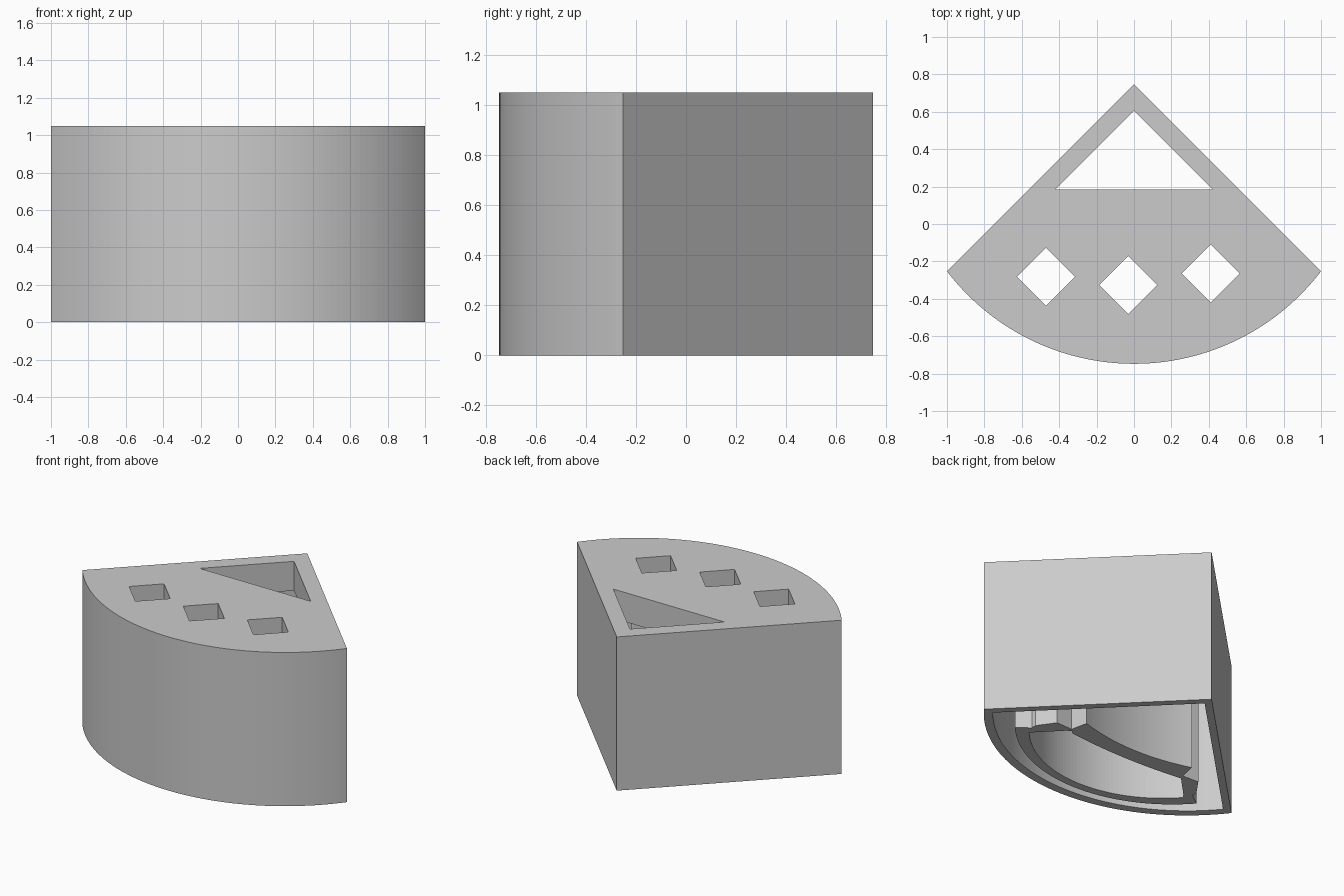
import bpy, bmesh, math

cube = bpy.data.objects.get("Cube")
if cube:
    bpy.data.objects.remove(cube, do_unlink=True)

HEIGHT = 1.05
ROOF_Z = 0.85      # underside of the thick top plate
SHIFT = -0.025     # sideways offset of the inner ring

grey = bpy.data.materials.new("light grey")
grey.use_nodes = True
grey.diffuse_color = (0.6, 0.6, 0.6, 1)
grey.node_tree.nodes["Principled BSDF"].inputs["Base Color"].default_value = (0.6, 0.6, 0.6, 1)


def arc(half, y_end, y_mid, n=48):
    """Sagging arc from -x to +x through its lowest point."""
    sag = y_end - y_mid
    r = (half ** 2 + sag ** 2) / (2 * sag)
    a = math.asin(half / r)
    angles = [a * (2 * i / n - 1) for i in range(n + 1)]
    return [(r * math.sin(t), y_mid + r - r * math.cos(t)) for t in angles]


def prism(name, points, z0, z1, dx=0):
    """Extrude a counter-clockwise outline from z0 to z1."""
    bm = bmesh.new()
    face = bm.faces.new([bm.verts.new((x + dx, y, z0)) for x, y in points])
    out = bmesh.ops.extrude_face_region(bm, geom=[face])
    top = [v for v in out["geom"] if isinstance(v, bmesh.types.BMVert)]
    bmesh.ops.translate(bm, verts=top, vec=(0, 0, z1 - z0))
    bmesh.ops.recalc_face_normals(bm, faces=bm.faces)
    mesh = bpy.data.meshes.new(name)
    bm.to_mesh(mesh)
    bm.free()
    mesh.materials.append(grey)
    obj = bpy.data.objects.new(name, mesh)
    bpy.context.scene.collection.objects.link(obj)
    return obj


def combine(target, tool, operation):
    """Apply a boolean and remove the tool."""
    mod = target.modifiers.new("cut", "BOOLEAN")
    mod.object = tool
    mod.operation = operation
    mod.solver = "EXACT"
    bpy.context.view_layer.update()
    graph = bpy.context.evaluated_depsgraph_get()
    mesh = bpy.data.meshes.new_from_object(target.evaluated_get(graph))
    target.modifiers.clear()
    target.data = mesh
    bpy.data.objects.remove(tool, do_unlink=True)


# Wedge-shaped shell with a curved front, open underneath
body = prism("wedge_body", arc(1, -0.2525, -0.7475, 64) + [(0, 0.7475)], 0, HEIGHT)
cavity = prism("cavity", arc(0.93, -0.25, -0.69, 64) + [(0, 0.68)], -0.1, ROOF_Z)
combine(body, cavity, "DIFFERENCE")

# Stepped inner ring hanging from the top plate
steps = [(0.65, -0.24), (0.65, -0.203), (0.57, -0.09), (0.45, -0.095)]
mirrored = [(-x, y) for x, y in reversed(steps)]
outline = (arc(0.733, -0.303, -0.635) + steps
           + arc(0.425, 0.02, -0.045)[::-1] + mirrored)
ring = prism("inner_ring", outline, 0, ROOF_Z + 0.05, SHIFT)
combine(body, ring, "UNION")

# Opening inside the ring
opening = prism("ring_opening", arc(0.625, -0.295, -0.58)
                + arc(0.46, -0.125, -0.155)[::-1], -0.1, ROOF_Z, SHIFT)
combine(body, opening, "DIFFERENCE")

# Triangular hole near the back corner
triangle = prism("triangle_hole", [(-0.42, 0.185), (0.42, 0.185), (0, 0.605)], 0.5, 1.2)
combine(body, triangle, "DIFFERENCE")

# Row of three diamond holes
D = 0.155
for x, y in [(-0.47, -0.282), (-0.03, -0.326), (0.41, -0.264)]:
    points = [(x - D, y), (x, y - D), (x + D, y), (x, y + D)]
    combine(body, prism("diamond_hole", points, -0.2, 1.2), "DIFFERENCE")

for poly in body.data.polygons:
    poly.material_index = 0
    poly.use_smooth = False
